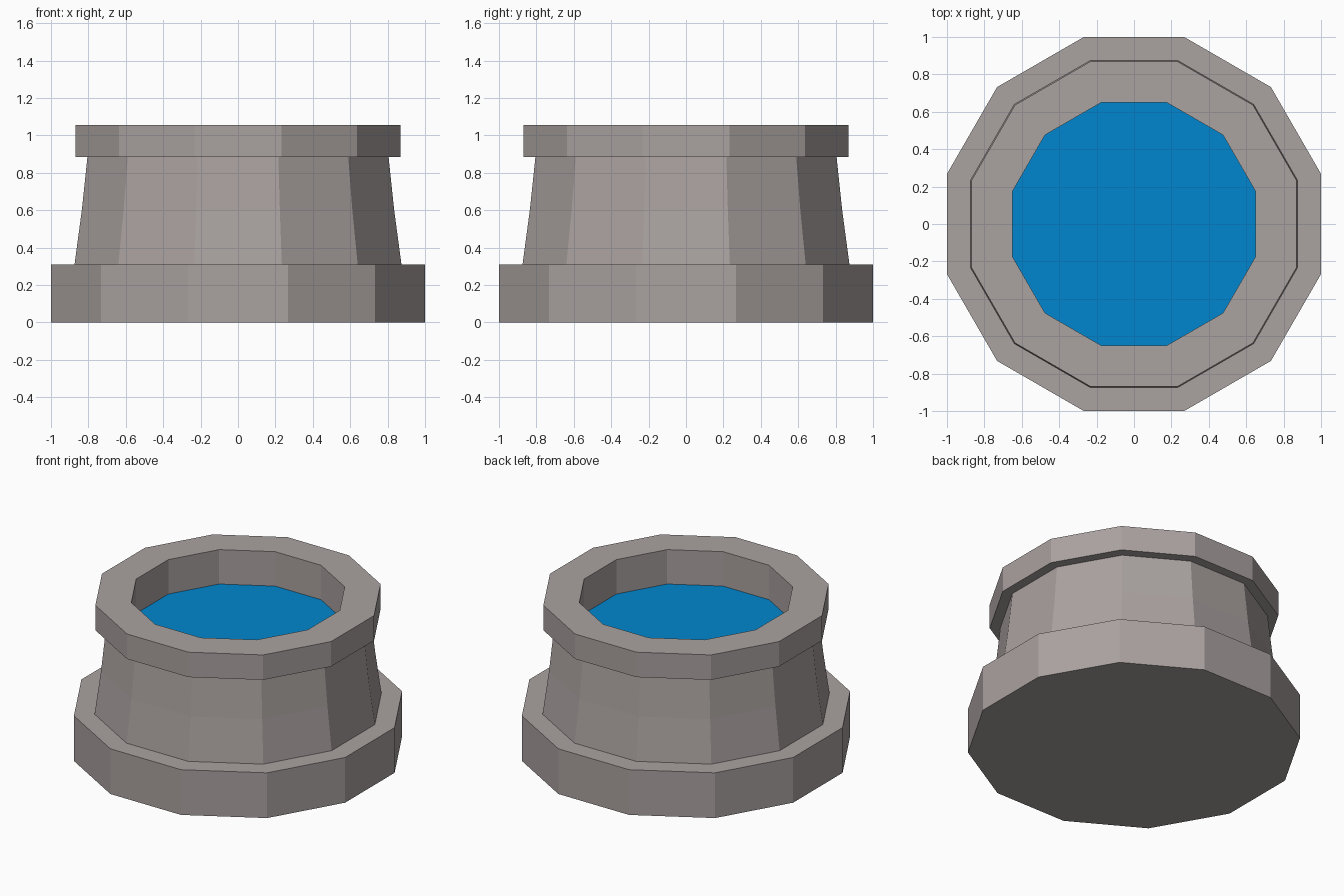
import bpy, bmesh
from math import cos, sin, pi

if "Cube" in bpy.data.objects:
    bpy.data.objects.remove(bpy.data.objects["Cube"])

SIDES = 12


def ring(bm, apothem, z):
    """Twelve-sided ring with flat sides facing the axes."""
    r = apothem / cos(pi / SIDES)
    return [bm.verts.new((r * cos((2 * i + 1) * pi / SIDES),
                          r * sin((2 * i + 1) * pi / SIDES), z))
            for i in range(SIDES)]


def finish(bm, name, color=None):
    mesh = bpy.data.meshes.new(name)
    bm.normal_update()
    bm.to_mesh(mesh)
    bm.free()
    obj = bpy.data.objects.new(name, mesh)
    bpy.context.collection.objects.link(obj)
    if color:
        mat = bpy.data.materials.new(name + "_colour")
        mat.diffuse_color = color
        mat.use_nodes = True
        mat.node_tree.nodes["Principled BSDF"].inputs["Base Color"].default_value = mat.diffuse_color
        mesh.materials.append(mat)
    return obj


# Stone basin: plinth, tapered wall, rim and inner wall (apothem, z)
profile = [(1.0, 0), (1.0, 0.31), (0.874, 0.31), (0.835, 0.6), (0.805, 0.885),
           (0.869, 0.885), (0.869, 1.056), (0.65, 1.056), (0.65, 0.82)]
bm = bmesh.new()
rings = [ring(bm, a, z) for a, z in profile]
for lo, hi in zip(rings, rings[1:]):
    for i in range(SIDES):
        j = (i + 1) % SIDES
        bm.faces.new((lo[i], lo[j], hi[j], hi[i]))
bm.faces.new(rings[0][::-1])
finish(bm, "stone_basin", (0.40, 0.36, 0.35, 1))

# Water surface
bm = bmesh.new()
bm.faces.new(ring(bm, 0.65, 0.82))
finish(bm, "water", (0.0, 0.24, 0.62, 1))
